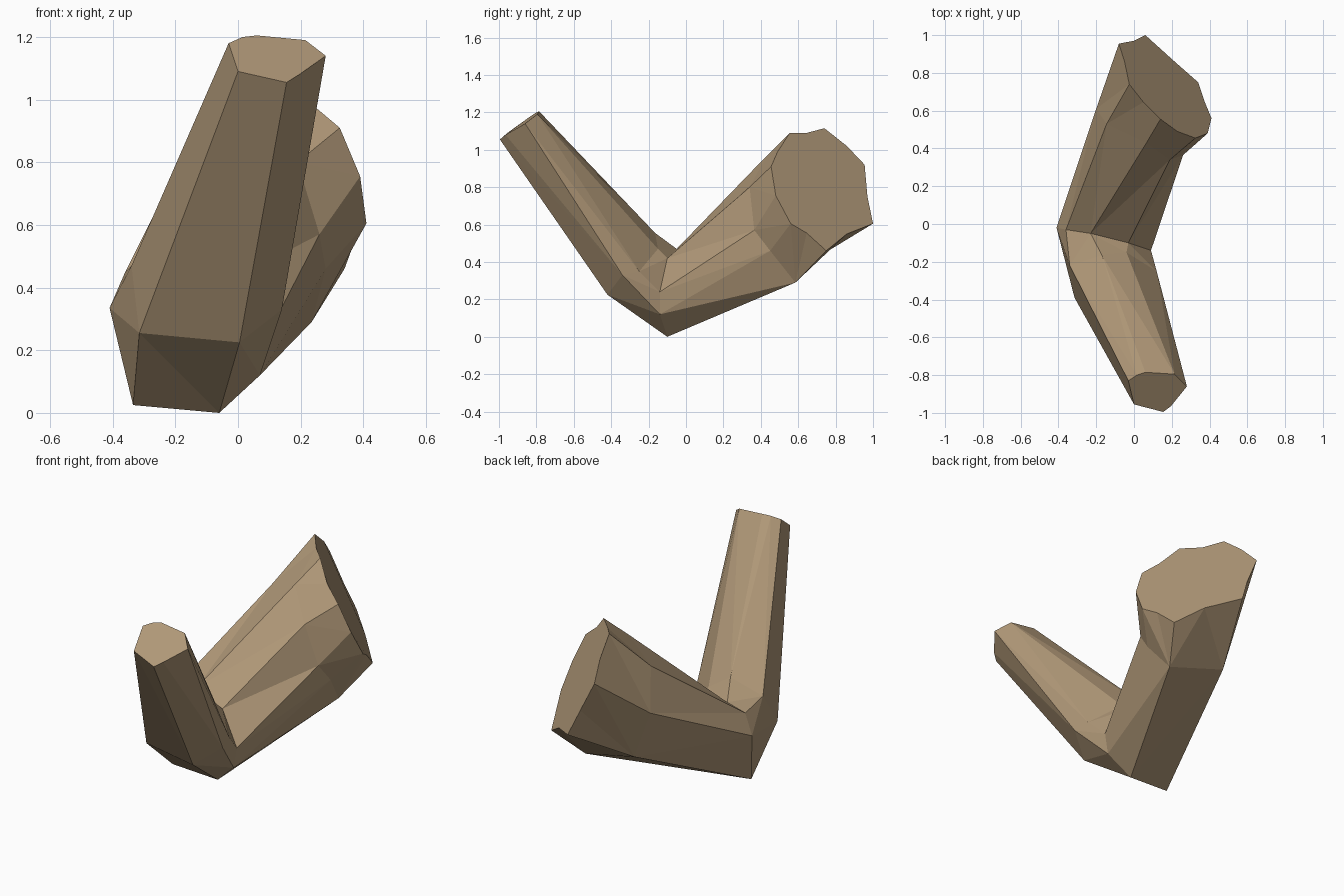
import bpy, bmesh

if "Cube" in bpy.data.objects:
    bpy.data.objects.remove(bpy.data.objects["Cube"])

# cross-section rings, all running the same way round the limb
FRONT_END = [(0, -.955, 1.09), (-.03, -.83, 1.18), (.015, -.80, 1.20), (.06, -.785, 1.205),
             (.215, -.795, 1.19), (.28, -.86, 1.14), (.195, -.965, 1.08), (.155, -.995, 1.055)]
FRONT_BASE = [(-.315, -.39, .255), (-.34, -.22, .47), (-.17, -.165, .555), (-.04, -.15, .47),
              (.12, -.25, .35), (.14, -.34, .33), (.005, -.42, .225)]
ELBOW = [(-.335, -.12, .025), (-.41, -.02, .335), (-.36, -.03, .45), (-.23, -.05, .47),
         (-.03, -.10, .42), (.09, -.14, .24), (.07, -.14, .12), (-.06, -.10, 0)]
BACK_MID = [(-.11, .63, .38), (-.2, .61, .65), (-.145, .53, .88), (.066, .43, .966),
            (.19, .34, .80), (.26, .365, .57), (.28, .45, .46), (.235, .585, .29)]
BACK_END = [(.06, 1, .605), (0, .97, .75), (-.08, .955, .92), (-.05, .86, 1.02),
            (-.025, .74, 1.115), (.05, .645, 1.09), (.14, .555, 1.09), (.23, .49, .99),
            (.325, .455, .91), (.39, .48, .755), (.41, .56, .605), (.375, .645, .555),
            (.34, .75, .46), (.215, .86, .55)]

bm = bmesh.new()


def ring(points):
    return [bm.verts.new(p) for p in points]


def stitch(a, b, pairs):
    """Join two rings; matched corners are listed, the rest are fanned between."""
    for (i0, j0), (i1, j1) in zip(pairs, pairs[1:]):
        side_a = [a[i % len(a)] for i in range(i0, i1 + 1)]
        side_b = [b[j % len(b)] for j in range(j1, j0 - 1, -1)]
        bm.faces.new(side_a + side_b)


front_end, front_base, elbow, back_mid, back_end = map(
    ring, (FRONT_END, FRONT_BASE, ELBOW, BACK_MID, BACK_END))

# thin front arm
stitch(front_base, front_end, [(0, 0), (1, 1), (2, 3), (3, 4), (4, 5), (5, 6), (6, 7), (7, 8)])
stitch(elbow, front_base, [(0, 0), (1, 1), (2, 1), (3, 2), (4, 3), (5, 4), (6, 5), (7, 6), (8, 7)])
# thick back arm
stitch(elbow, back_mid, [(i, i) for i in range(9)])
stitch(back_mid, back_end, [(0, 0), (1, 2), (2, 4), (3, 6), (4, 8), (5, 9), (6, 10), (7, 12), (8, 14)])
# cut ends
bm.faces.new(front_end)
bm.faces.new(back_end)

bmesh.ops.triangulate(bm, faces=[f for f in bm.faces if len(f.verts) < 8])
bmesh.ops.recalc_face_normals(bm, faces=bm.faces)
mesh = bpy.data.meshes.new("bent_log")
bm.to_mesh(mesh)
bm.free()

wood = bpy.data.materials.new("tan wood")
wood.diffuse_color = (.434, .314, .187, 1)
wood.use_nodes = True
wood.node_tree.nodes["Principled BSDF"].inputs["Base Color"].default_value = wood.diffuse_color
mesh.materials.append(wood)
log = bpy.data.objects.new("bent_log", mesh)
bpy.context.collection.objects.link(log)
